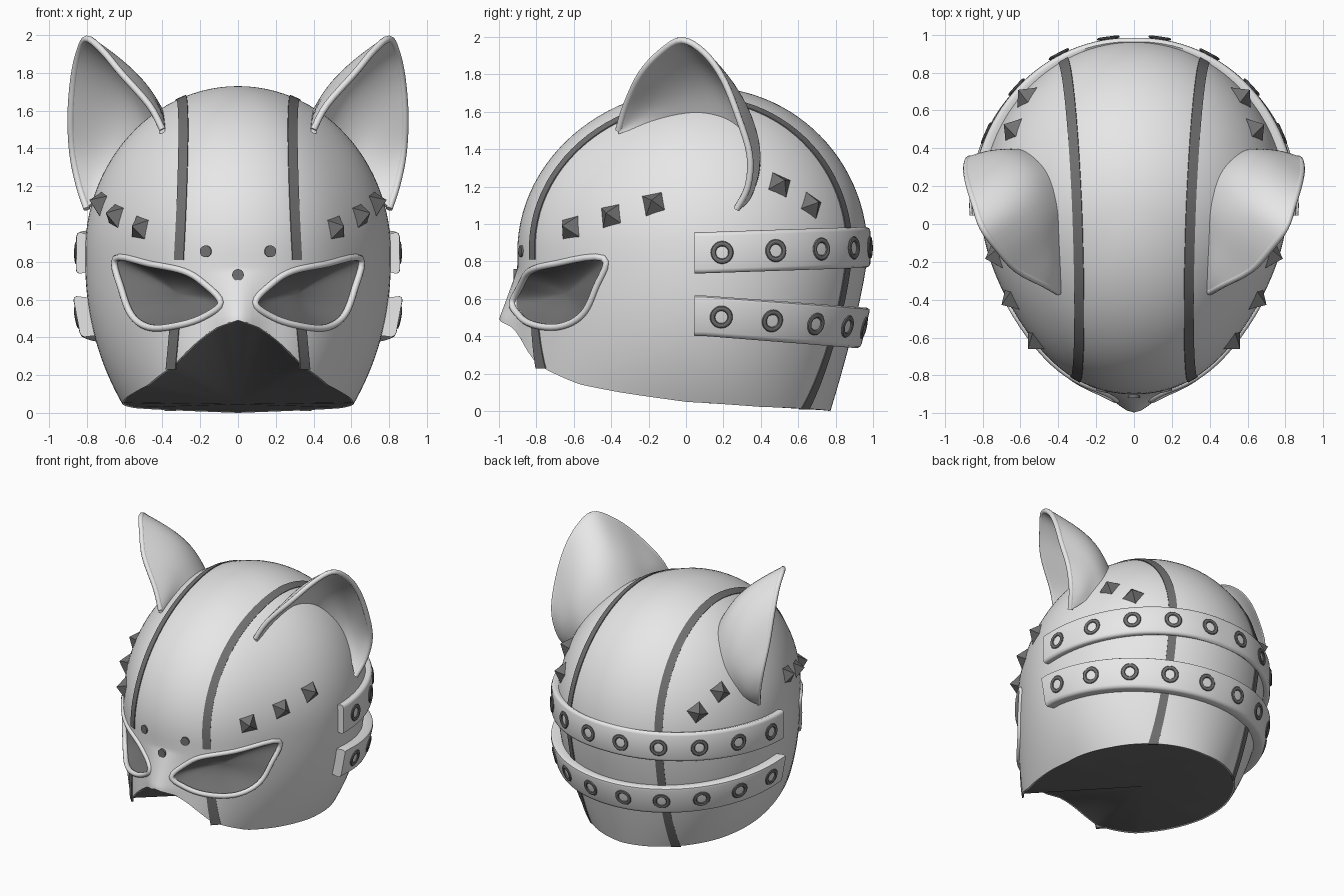
import bpy, bmesh, math
from math import sin, cos, pi, sqrt, asin, acos, atan2
from mathutils import Vector, Matrix

if "Cube" in bpy.data.objects:
    bpy.data.objects.remove(bpy.data.objects["Cube"])

def material(name, v):
    m = bpy.data.materials.new(name)
    m.diffuse_color = (v, v, v, 1)
    m.use_nodes = True
    m.node_tree.nodes["Principled BSDF"].inputs["Base Color"].default_value = m.diffuse_color
    return m
LIGHT = material("light grey", 0.8)
DARK = material("dark grey", 0.165)

# ---------- helpers ----------
CY, CZ, H = 0.1, 0.85, 0.88   # head centre and dome height

def dims(z):
    """half width, front depth, back depth of the head at height z"""
    if z > CZ:
        f = sqrt(max(0, 1 - ((z - CZ) / H) ** 2))
        return 0.81 * f, 1.0 * f, 0.87 * f
    q = (CZ - max(z, 0)) / CZ
    return 0.81 - 0.225 * q ** 2.3, 1 + 0.06 * q * q, 0.87 - 0.2 * q ** 1.3

def slim(th):
    """cheeks are slightly slimmer than an ellipse"""
    return 1 - 0.06 * sin(2 * th) ** 2 if cos(th) > 0 else 1

def surf(th, z):
    w, af, ab = dims(z)
    c = cos(th)
    x = w * sin(th) * slim(th)
    y = CY - (af if c > 0 else ab) * c
    if c > 0:   # pointed nose
        y -= 0.085 * math.exp(-(x / 0.11) ** 2) * min(1, max(0, (0.76 - z) / 0.26))
    return Vector((x, y, z))

def normal(p):
    a = 1.0 if p.y < CY else 0.87
    return Vector((p.x / 0.656, (p.y - CY) / a ** 2, max(0, p.z - CZ) / H ** 2)).normalized()

def at_x(x, z, back=False):
    t, w = 0, dims(z)[0]
    if back:
        return surf(pi - asin(x / w), z)
    for _ in range(8):
        t = asin(max(-1, min(1, x / (w * slim(t)))))
    return surf(t, z)

def at_y(y, z, s):
    w, af, ab = dims(z)
    return surf(s * acos((CY - y) / (af if y < CY else ab)), z)

def spline(pts, n, closed=False):
    """Catmull-Rom points through pts"""
    P = [Vector(p) for p in pts]
    m = len(P)
    segs = m if closed else m - 1
    get = (lambda i: P[i % m]) if closed else (lambda i: P[max(0, min(m - 1, i))])
    out = []
    for k in range(n if closed else n + 1):
        u = k * segs / n
        i = min(int(u), segs - 1)
        t = u - i
        a, b, c, d = get(i - 1), get(i), get(i + 1), get(i + 2)
        out.append(0.5 * (2 * b + (c - a) * t + (2 * a - 5 * b + 4 * c - d) * t * t
                          + (3 * b - a - 3 * c + d) * t ** 3))
    return out

def finish(o, smooth=40):
    bpy.ops.object.select_all(action='DESELECT')
    o.select_set(True)
    bpy.context.view_layer.objects.active = o
    bpy.ops.object.convert(target='MESH')
    if smooth:
        bpy.ops.object.shade_smooth_by_angle(angle=math.radians(smooth))
    return o

def mesh(name, verts, faces, mats, recalc=True, merge=False):
    me = bpy.data.meshes.new(name)
    me.from_pydata([tuple(v) for v in verts], [], faces)
    bm = bmesh.new()
    bm.from_mesh(me)
    if merge:
        bmesh.ops.remove_doubles(bm, verts=bm.verts, dist=1e-4)
    if recalc:
        bmesh.ops.recalc_face_normals(bm, faces=bm.faces)
    bm.to_mesh(me)
    bm.free()
    o = bpy.data.objects.new(name, me)
    bpy.context.collection.objects.link(o)
    for m in mats:
        me.materials.append(m)
    return o

def loft(name, sections, mat, smooth=40):
    """closed sections joined along a path, with capped ends"""
    k, n = len(sections[0]), len(sections)
    faces = [(j * k + i, j * k + (i + 1) % k, (j + 1) * k + (i + 1) % k, (j + 1) * k + i)
             for j in range(n - 1) for i in range(k)]
    faces += [tuple(range(k)), tuple(range((n - 1) * k, n * k))]
    return finish(mesh(name, [p for s in sections for p in s], faces, [mat]), smooth)

def tube(name, pts, r, mat, closed):
    cu = bpy.data.curves.new(name, 'CURVE')
    cu.dimensions, cu.bevel_depth, cu.bevel_resolution = '3D', r, 3
    cu.use_fill_caps = True
    sp = cu.splines.new('POLY')
    sp.points.add(len(pts) - 1)
    for q, p in zip(sp.points, pts):
        q.co = (*p, 1)
    sp.use_cyclic_u = closed
    cu.materials.append(mat)
    o = bpy.data.objects.new(name, cu)
    bpy.context.collection.objects.link(o)
    return finish(o, 60)

def place(name, p, n, mat, spin=0, smooth=40):
    """orient the active primitive along n at p"""
    o = bpy.context.object
    o.name = name
    o.data.materials.append(mat)
    o.matrix_world = (Matrix.Translation(p) @ n.to_track_quat('Z', 'Y').to_matrix().to_4x4()
                      @ Matrix.Rotation(spin, 4, 'Z') @ Matrix.Diagonal(o.scale).to_4x4())
    return finish(o, smooth)

# ---------- mask shell ----------
EDGE = [(0, .49), (8, .455), (15.5, .39), (30, .25), (50, .145), (65, .10), (85, .05), (115, .025), (180, 0)]
def lower_edge(th):
    d = abs(math.degrees(th))
    d = 360 - d if d > 180 else d
    for (a, za), (b, zb) in zip(EDGE, EDGE[1:]):
        if d <= b:
            return za + (zb - za) * (d - a) / (b - a)
    return 0

N, LOW, UP = 128, 24, 26
verts = []
for j in range(LOW + UP):
    for i in range(N):
        th = 2 * pi * i / N
        zb = lower_edge(th)
        z = zb + (CZ - zb) * j / LOW if j <= LOW else CZ + H * sin(pi / 2 * (j - LOW) / UP)
        verts.append(surf(th, z))
rim = verts[:N]
verts.append(Vector((0, CY, CZ + H)))
R = LOW + UP
faces = [(j * N + i, j * N + (i + 1) % N, (j + 1) * N + (i + 1) % N, (j + 1) * N + i)
         for j in range(R - 1) for i in range(N)]
faces += [((R - 1) * N + i, (R - 1) * N + (i + 1) % N, R * N) for i in range(N)]
shell = mesh("mask_shell", verts, faces, [LIGHT, DARK], recalc=False)
sol = shell.modifiers.new("thickness", 'SOLIDIFY')
sol.thickness, sol.offset, sol.material_offset = 0.015, -1, 1

# eye openings
EYE = [(.64, .812), (.46, .782), (.29, .746), (.19, .685), (.10, .585), (.19, .51),
       (.32, .468), (.46, .456), (.555, .515), (.61, .65)]
eye = spline([(x, 0, z) for x, z in EYE], 50, True)
n = len(eye)
cutters = []
for s in (1, -1):
    pts = [Vector((s * p.x, y, p.z)) for y in (-1.3, -0.15) for p in eye]
    fs = [(i, (i + 1) % n, n + (i + 1) % n, n + i) for i in range(n)]
    c = mesh("eye_cutter", pts, fs + [tuple(range(n)), tuple(range(n, 2 * n))], [LIGHT])
    c.hide_render = True
    b = shell.modifiers.new("eye", 'BOOLEAN')
    b.operation, b.solver, b.object = 'DIFFERENCE', 'EXACT', c
    cutters.append(c)
finish(shell)
for c in cutters:
    bpy.data.objects.remove(c)
bm = bmesh.new()   # the hidden inner wall is not needed
bm.from_mesh(shell.data)
bmesh.ops.delete(bm, geom=[f for f in bm.faces if f.material_index == 1], context='FACES')
bm.to_mesh(shell.data)
bm.free()

# dark underside
finish(mesh("underside", [p + Vector((0, 0, 0.004)) for p in rim] + [Vector((0, .1, .045))],
            [((i + 1) % N, i, N) for i in range(N)], [DARK], recalc=False))

# ---------- stripes ----------
def dome(x, a):
    d, f = (1.0 if cos(a) > 0 else 0.87), 1
    for _ in range(6):
        X = x / f / 0.81
        k = sqrt(1 - X * X)
        f = slim(atan2(X, k * cos(a)))
    return Vector((x, CY - d * k * cos(a), CZ + H * k * sin(a)))

def stripe(name, pairs):
    loft(name, [[l - normal(l) * .01, l + normal(l) * .006, r + normal(r) * .006, r - normal(r) * .01]
                for l, r in pairs], DARK, 30)

HW = 0.025
for s in (1, -1):
    path = [(at_x(s * (.31 - HW), .81), at_x(s * (.31 + HW), .81))]
    for i in range(49):
        a = pi * i / 48
        x = .31 - .045 * sin(a) + .035 * (1 - cos(a))
        path.append((dome(s * (x - HW), a), dome(s * (x + HW), a)))
    for i in range(1, 25):
        z, x = .85 - .84 * i / 24, .38 - .02 * i / 24
        path.append((at_x(s * (x - HW), z, True), at_x(s * (x + HW), z, True)))
    stripe("long_stripe", path)
    stripe("cheek_stripe", [(at_x(s * (.335 + .02 * t / 8 - HW), .45 - .22 * t / 8),
                             at_x(s * (.335 + .02 * t / 8 + HW), .45 - .22 * t / 8)) for t in range(9)])
    # raised rim round the eye
    cen = Vector((.40, 0, .63))
    ring = [at_x(s * p.x, p.z) for p in eye]
    out = [cen + (p - cen) * 1.03 for p in eye]
    tube("eye_rim", [at_x(s * p.x, p.z) for p in out], 0.018, LIGHT, True)
    # dark hollow behind the eye opening
    mid = at_x(s * cen.x, cen.z)
    inward = -normal(mid)
    K = 8
    vs = []
    for j in range(K):
        r = 1 - j / K
        for p in eye:
            q = cen + (p - cen) * r
            vs.append(at_x(s * q.x, q.z) + inward * (.012 + .13 * (1 - r * r)))
    vs.append(mid + inward * .142)
    fs = [(j * n + i, j * n + (i + 1) % n, (j + 1) * n + (i + 1) % n, (j + 1) * n + i)
          for j in range(K - 1) for i in range(n)]
    fs += [((K - 1) * n + i, (K - 1) * n + (i + 1) % n, K * n) for i in range(n)]
    # face the hollow outwards
    a, b, c = (vs[k] for k in fs[-1])
    if (b - a).cross(c - a).dot(inward) > 0:
        fs = [f[::-1] for f in fs]
    finish(mesh("eye_hollow", vs, fs, [DARK], recalc=False), 80)

# ---------- ears ----------
BASE = [(.40, -.36, 1.48), (.40, -.12, 1.56), (.41, .1, 1.58), (.47, .28, 1.51),
        (.60, .38, 1.34), (.72, .34, 1.16), (.80, .27, 1.08)]
RIM = [(.40, -.36, 1.50), (.47, -.32, 1.63), (.62, -.24, 1.80), (.72, -.13, 1.92), (.80, -.02, 1.98),
       (.84, .10, 1.91), (.87, .20, 1.77), (.885, .28, 1.57), (.875, .34, 1.37), (.84, .33, 1.2), (.80, .27, 1.08)]
NS, NT = 40, 12
base, edge = spline(BASE, NS), spline(RIM, NS)
for s in (1, -1):
    mir = Vector((s, 1, 1))
    vs = []
    for i in range(NS + 1):
        for j in range(NT + 1):
            t = j / NT
            bulge = Vector((-.5, .5, .2)) * .09 * sin(pi * t) * sin(pi * i / NS)
            vs.append((base[i].lerp(edge[i], t) + bulge) * mir)
    M = NT + 1
    fs = [(i * M + j, i * M + j + 1, (i + 1) * M + j + 1, (i + 1) * M + j)
          for i in range(NS) for j in range(NT)]
    ear = mesh("ear", vs, fs, [LIGHT], merge=True)
    m = ear.modifiers.new("thickness", 'SOLIDIFY')
    m.thickness, m.offset = 0.03, 0
    finish(ear, 50)
    tube("ear_rim", [p * mir for p in edge], 0.018, LIGHT, False)

# ---------- straps with eyelets ----------
for name, z0, tilt, o0, o1 in (("upper_strap", .845, .03, .02, .03), ("lower_strap", .51, -.065, .065, .01)):
    def strap_point(th, off, dz):
        u = max(0, -cos(th))
        p = surf(th, z0 + tilt * u + dz)
        return p + normal(p) * off
    def depth(th):
        return o0 + o1 * abs(sin(th))
    secs = []
    for i in range(65):
        th = math.radians(87 + 186 * i / 64)
        o = depth(th)
        prof = [(-.01, -.1), (o - .018, -.108), (o - .004, -.1), (o, -.085),
                (o, .085), (o - .004, .1), (o - .018, .108), (-.01, .1)]
        secs.append([strap_point(th, a, b) for a, b in prof])
    loft(name, secs, LIGHT, 50)
    for k in range(10):
        th = math.radians(95.8 + 18.7 * k)
        p = strap_point(th, depth(th), 0)
        du = strap_point(th + .05, depth(th + .05), 0) - strap_point(th - .05, depth(th - .05), 0)
        dv = strap_point(th, depth(th), .05) - strap_point(th, depth(th), -.05)
        bpy.ops.mesh.primitive_torus_add(major_radius=.047, minor_radius=.014,
                                         major_segments=28, minor_segments=8)
        bpy.context.object.scale = (1, 1, .55)
        place("eyelet", p, du.cross(dv).normalized(), DARK)

# ---------- pyramid studs and brow dots ----------
for y, z, spin in ((-.62, .98, 10), (-.40, 1.045, 12), (-.17, 1.11, 14), (.5, 1.21, -25), (.67, 1.10, -32)):
    for s in (1, -1):
        p = at_y(y, z, s)
        nn = normal(p)
        bpy.ops.mesh.primitive_cone_add(vertices=4, radius1=.088, radius2=0, depth=.075)
        place("stud", p + nn * .024, nn, DARK, math.radians(45 + s * spin), 0)

for x, z in ((-.17, .855), (.17, .855), (0, .73)):
    p = at_x(x, z)
    bpy.ops.mesh.primitive_cylinder_add(vertices=24, radius=.031, depth=.018)
    place("brow_dot", p, normal(p), DARK)
